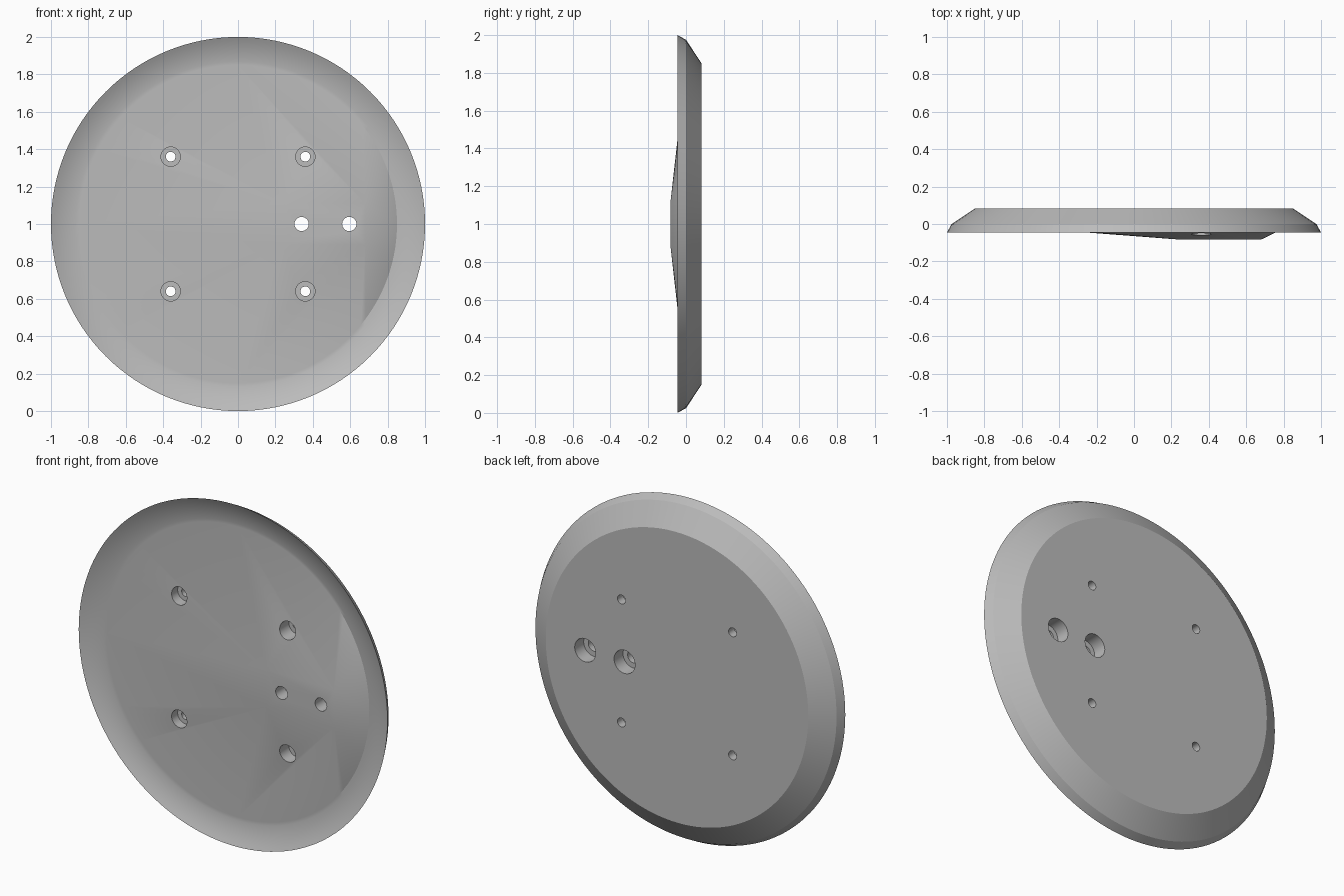
import bpy, bmesh
from math import sin, cos, pi, radians
from mathutils import Matrix

cube = bpy.data.objects.get("Cube")
if cube:
    bpy.data.objects.remove(cube, do_unlink=True)

SEGMENTS = 128
INNER, DISH_Y = 0.85, 0.0

grey = bpy.data.materials.new("plain_grey")
grey.use_nodes = True
colour = (0.5, 0.5, 0.5, 1)
grey.diffuse_color = colour
grey.node_tree.nodes["Principled BSDF"].inputs["Base Color"].default_value = colour


def add_object(name, bm):
    bmesh.ops.recalc_face_normals(bm, faces=bm.faces)
    mesh = bpy.data.meshes.new(name)
    bm.to_mesh(mesh)
    bm.free()
    mesh.materials.append(grey)
    obj = bpy.data.objects.new(name, mesh)
    bpy.context.collection.objects.link(obj)
    return obj


# Round plate: back bevels, outer lip, then a concave front rim
profile = [(INNER, 0.083), (0.975, 0.0)]
for k in range(9):
    t = 1 - k / 8
    profile.append((INNER + 0.15 * t, DISH_Y - 0.045 * (0.3 * t + 0.7 * t * t)))

bm = bmesh.new()
angles = [2 * pi * i / SEGMENTS for i in range(SEGMENTS)]
rings = [[bm.verts.new((r * cos(a), y, 1 + r * sin(a))) for a in angles]
         for r, y in profile]
for a, b in zip(rings, rings[1:]):
    for i in range(SEGMENTS):
        j = (i + 1) % SEGMENTS
        bm.faces.new((a[i], a[j], b[j], b[i]))
bm.faces.new(rings[0])

# Raised front: the round dish lofts up to a small flat rectangle
corners = [bm.verts.new((x, -0.083, z)) for x, z in
           ((0.68, 1.11), (0.24, 1.11), (0.24, 0.89), (0.68, 0.89))]
ring = rings[-1]
for i in range(SEGMENTS):
    j = (i + 1) % SEGMENTS
    here, after = corners[i * 4 // SEGMENTS], corners[j * 4 // SEGMENTS]
    bm.faces.new((ring[i], ring[j], here))
    if here != after:
        bm.faces.new((here, ring[j], after))
bm.faces.new(corners)
plate = add_object("round_plate", bm)


# Holes: a straight bore and a wider counterbore for each fixing
def drill(x, z, radius, y0, y1):
    bm = bmesh.new()
    place = Matrix.Translation((x, (y0 + y1) / 2, z)) @ Matrix.Rotation(pi / 2, 4, "X")
    bmesh.ops.create_cone(bm, cap_ends=True, segments=32, radius1=radius,
                          radius2=radius, depth=y1 - y0, matrix=place)
    cutter = add_object("hole_cutter", bm)
    cutter.hide_render = True
    cut = plate.modifiers.new("hole", "BOOLEAN")
    cut.operation, cut.solver, cut.object = "DIFFERENCE", "EXACT", cutter
    bpy.context.view_layer.objects.active = plate
    bpy.ops.object.modifier_apply(modifier=cut.name)
    bpy.data.objects.remove(cutter, do_unlink=True)


for sx in (-1, 1):
    for sz in (-1, 1):
        x, z = 0.36 * sx, 1 + 0.36 * sz
        drill(x, z, 0.052, -0.3, 0.03)
        drill(x, z, 0.026, -0.3, 0.3)
for x in (0.34, 0.595):
    drill(x, 1, 0.068, 0.0, 0.3)
    drill(x, 1, 0.038, -0.3, 0.3)

bpy.ops.object.select_all(action="DESELECT")
plate.select_set(True)
bpy.context.view_layer.objects.active = plate
bpy.ops.object.shade_smooth_by_angle(angle=radians(25))
